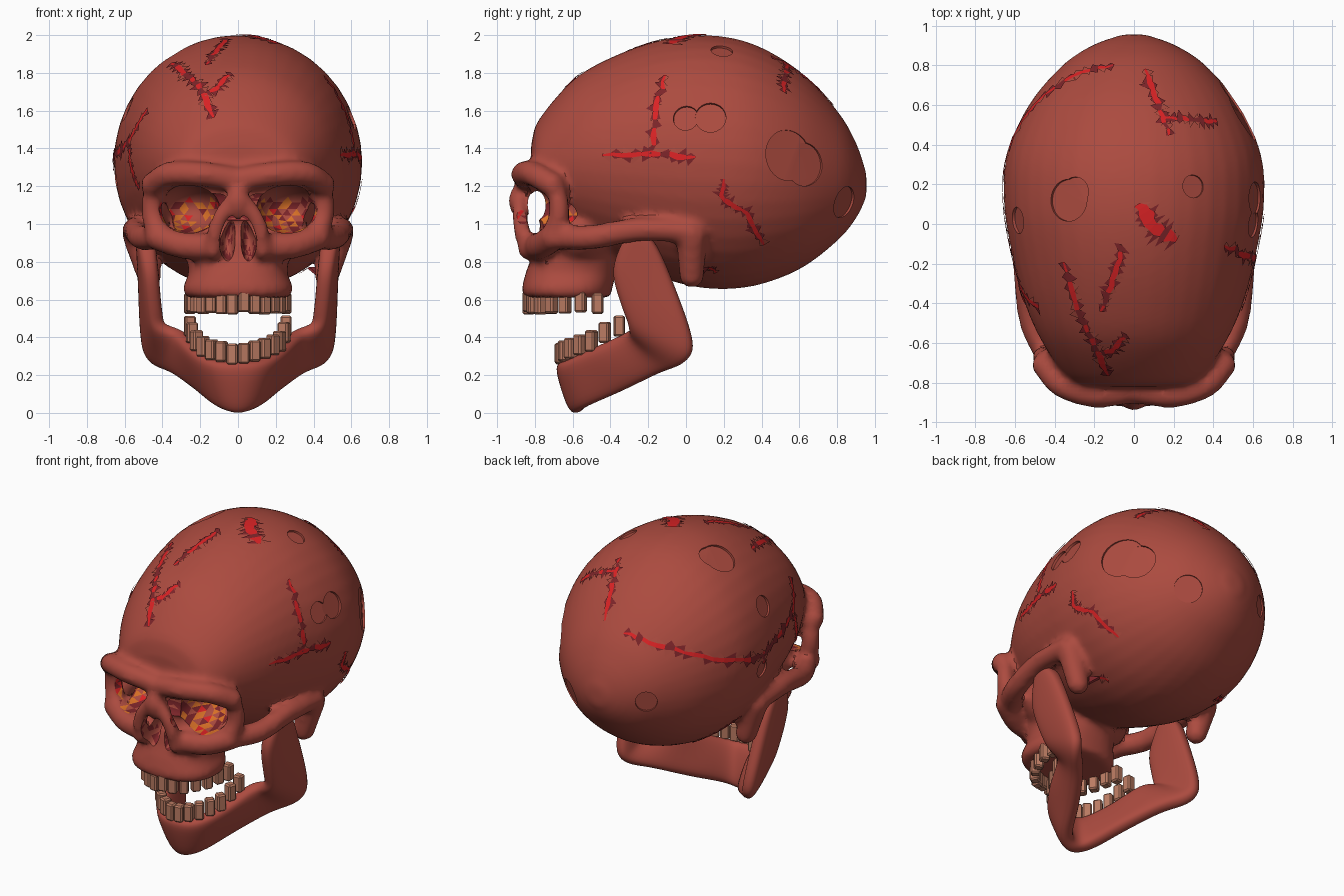
import bpy, bmesh, math, random
from math import sin, cos, pi
from mathutils import Vector, Matrix
from mathutils.bvhtree import BVHTree

random.seed(4)
cube = bpy.data.objects.get("Cube")
if cube:
    bpy.data.objects.remove(cube)


def material(name, rgb):
    m = bpy.data.materials.new(name)
    m.use_nodes = True
    m.diffuse_color = (*rgb, 1)
    m.node_tree.nodes["Principled BSDF"].inputs["Base Color"].default_value = (*rgb, 1)
    return m


bone = material("red_bone", (0.41, 0.07, 0.05))
dark = material("dark_red", (0.2, 0.018, 0.022))
orange = material("ember_orange", (0.68, 0.16, 0.02))
bright = material("bright_red", (0.7, 0.016, 0.018))
enamel = material("tooth_tan", (0.5, 0.2, 0.125))
PALETTE = [bone, dark, orange, bright]


def make(name, bm, mats, smooth=False):
    bmesh.ops.recalc_face_normals(bm, faces=bm.faces)
    me = bpy.data.meshes.new(name)
    for f in bm.faces:
        f.smooth = smooth
    bm.to_mesh(me)
    bm.free()
    for m in mats:
        me.materials.append(m)
    ob = bpy.data.objects.new(name, me)
    bpy.context.collection.objects.link(ob)
    return ob


def bake(ob):
    """Freeze the modifier stack into the mesh."""
    dg = bpy.context.evaluated_depsgraph_get()
    me = bpy.data.meshes.new_from_object(ob.evaluated_get(dg))
    ob.modifiers.clear()
    ob.data = me


def skin(bm, rings):
    """Closed skin through rings of equal point count."""
    vs = [[bm.verts.new(p) for p in r] for r in rings]
    n = len(vs[0])
    for a, b in zip(vs, vs[1:]):
        for i in range(n):
            bm.faces.new((a[i], a[(i + 1) % n], b[(i + 1) % n], b[i]))
    bm.faces.new(vs[0])
    bm.faces.new(vs[-1])


def power(v, e):
    return math.copysign(abs(v) ** e, v)


def oval(c, a, b, n=24, e=1.0):
    c, a, b = Vector(c), Vector(a), Vector(b)
    return [c + a * power(cos(2 * pi * i / n), e) + b * power(sin(2 * pi * i / n), e) for i in range(n)]


def blob(bm, c, r, sub=3):
    m = Matrix.Translation(c) @ Matrix.Diagonal((*r, 1))
    return bmesh.ops.create_icosphere(bm, subdivisions=sub, radius=1, matrix=m)["verts"]


def curve(pts, per=6):
    """Smooth path through points."""
    pts = [Vector(p) for p in pts]
    pts = [2 * pts[0] - pts[1]] + pts + [2 * pts[-1] - pts[-2]]
    out = []
    for a, b, c, d in zip(pts, pts[1:], pts[2:], pts[3:]):
        for i in range(per):
            t = i / per
            out.append(0.5 * (2 * b + (c - a) * t + (2 * a - 5 * b + 4 * c - d) * t * t
                              + (3 * b - a - 3 * c + d) * t ** 3))
    return out + [pts[-2]]


def tube(bm, pts, r0, r1=None):
    """Chain of overlapping balls, mirrored in x; the remesh fuses them."""
    path = curve(pts, 8)
    r1 = r1 or r0
    for i, p in enumerate(path):
        r = r0 + (r1 - r0) * i / (len(path) - 1)
        for s in (1, -1):
            blob(bm, (s * p.x, p.y, p.z), (r, r, r), 2)


# Braincase: (y, half width, top, bottom)
bm = bmesh.new()
stations = [(-.82, .2, 1.42, 1.14), (-.78, .33, 1.55, 1.02), (-.6, .46, 1.76, .92), (-.4, .55, 1.88, .82),
            (-.15, .615, 1.97, .72), (.1, .655, 2.0, .66), (.35, .64, 1.955, .67), (.6, .53, 1.81, .76),
            (.8, .36, 1.6, .91), (.9, .21, 1.43, 1.03), (.955, .06, 1.27, 1.14)]
mids = curve([(y, (t + b) / 2, 0) for y, w, t, b in stations])
sizes = curve([(w, (t - b) / 2, 0) for y, w, t, b in stations])
skin(bm, [oval((0, m.x, m.y), (s.x, 0, 0), (0, 0, s.y), 40) for m, s in zip(mids, sizes)])

# Face bones
tube(bm, [(0, -.84, 1.235), (.2, -.86, 1.265), (.36, -.81, 1.265), (.45, -.71, 1.21)], .068)
tube(bm, [(0, -.84, 1.2), (0, -.895, 1.13), (0, -.875, 1.06)], .055, .045)
tube(bm, [(.04, -.885, 1.12), (.11, -.875, 1.0), (.13, -.84, .86)], .04, .05)
tube(bm, [(.45, -.69, 1.2), (.455, -.67, 1.06), (.42, -.7, .94)], .052, .065)
tube(bm, [(.42, -.7, .93), (.3, -.76, .89), (.17, -.79, .88)], .075)
tube(bm, [(.42, -.68, .93), (.51, -.5, .93), (.545, -.25, .97), (.55, .02, .96)], .07, .065)
tube(bm, [(.53, .03, .94), (.47, .03, .73)], .085, .07)
blob(bm, (0, -.56, .95), (.38, .22, .2))
skin(bm, [oval((0, y, z), (w, 0, 0), (0, d, 0), 32, .85) for z, y, w, d in
          [(.61, -.63, .275, .23), (.66, -.63, .295, .24), (.74, -.61, .26, .24), (.82, -.59, .27, .23), (.92, -.58, .3, .22)]])
head = make("skull", bm, PALETTE, True)
m = head.modifiers.new("fuse", "REMESH")
m.mode, m.voxel_size, m.use_smooth_shade = "VOXEL", 0.021, True
m = head.modifiers.new("soften", "SMOOTH")
m.factor, m.iterations = 0.5, 5
bake(head)
head.data.materials.clear()
for mat in PALETTE:
    head.data.materials.append(mat)
solid = bmesh.new()
solid.from_mesh(head.data)
surface = BVHTree.FromBMesh(solid)
solid.free()


def cut(cutter):
    cutter.hide_render = True
    m = head.modifiers.new("cut", "BOOLEAN")
    m.operation, m.solver, m.object = "DIFFERENCE", "EXACT", cutter
    bake(head)
    bpy.data.objects.remove(cutter)


# Eye sockets and the gap behind the nose bridge, with broken embers inside
for s in (1, -1):
    bm = bmesh.new()
    blob(bm, (s * .26, -.77, 1.08), (.165, .25, .13))
    for f in bm.faces:
        low = f.calc_center_median().z < 1.13
        f.material_index = random.choice([0, 0, 0, 1, 1, 2, 2, 3]) if low else 0
    cut(make("socket_cutter", bm, PALETTE))
bm = bmesh.new()
blob(bm, (0, -.79, 1.1), (.32, .05, .085))
for f in bm.faces:
    f.material_index = random.choice([0, 1, 1])
cut(make("gap_cutter", bm, PALETTE))

# Nose opening, split by a thin wall
bm = bmesh.new()
for s in (1, -1):
    vs = blob(bm, (s * .055, -.88, .92), (.045, .17, .125))
    for v in vs:
        v.co.x -= s * max(0, v.co.z - .92) * .2
for f in bm.faces:
    f.material_index = random.choice([0, 0, 1])
cut(make("nose_cutter", bm, PALETTE))

# Shallow round dents; overlapping pairs are split between two cutters
dents = [[(.6, 0, 1.56, .07), (.6, .57, 1.37, .14), (.3, .19, 1.92, .06), (-.33, .12, 1.9, .11),
          (-.57, .02, 1.6, .07), (.3, .88, 1.1, .09), (-.3, .85, 1.2, .07), (-.63, .12, 1.24, .055)],
         [(.6, .13, 1.56, .085), (.55, .66, 1.32, .12), (-.3, .16, 1.92, .08)]]
for group in dents:
    bm = bmesh.new()
    for x, y, z, r in group:
        p, n, _, _ = surface.find_nearest(Vector((x, y, z)))
        depth = r * r / 1.4 + .012
        rot = n.to_track_quat("Z", "Y").to_matrix().to_4x4()
        bmesh.ops.create_cone(bm, cap_ends=True, segments=28, radius1=r * .96, radius2=r * 1.02, depth=.2,
                              matrix=Matrix.Translation(p + n * (.1 - min(depth, .022))) @ rot)
    cut(make("dent_cutter", bm, PALETTE))


# Jagged cracks laid on the surface
def lay(p, lift):
    q, n, _, _ = surface.find_nearest(p)
    return q + n * lift, n


def crack(bm, pts, wide=1.0):
    path = curve([lay(Vector(p), 0)[0] for p in pts], 5)
    length = sum((b - a).length for a, b in zip(path, path[1:]))
    n = max(4, int(length / .024))
    line = [path[round(i * (len(path) - 1) / n)] for i in range(n + 1)]
    line = [line[i] for i in range(n + 1) if i == 0 or (line[i] - line[i - 1]).length > 1e-4]
    rows = []
    for i, p in enumerate(line):
        q, nor = lay(p, .008)
        t = line[min(i + 1, len(line) - 1)] - line[max(i - 1, 0)]
        side = t.cross(nor).normalized()
        taper = .4 + .6 * min(1, i / 2, (len(line) - 1 - i) / 2)
        mid = q + side * random.uniform(-.008, .008)
        rows.append([lay(mid + side * k * random.uniform(.007, .019) * wide * taper, .008)[0] for k in (1, -1)] + [side])
    for a, b in zip(rows, rows[1:]):
        quad = bm.faces.new([bm.verts.new(p) for p in (a[0], b[0], b[1], a[1])])
        quad.material_index = 1 if random.random() < .25 else 0
        for j, k in ((0, 1), (1, -1)):
            tip = (a[j] + b[j]) / 2 + a[2] * k * random.uniform(.012, .045) * wide ** .5
            tip += (b[j] - a[j]) * random.uniform(-.6, .6)
            f = bm.faces.new([bm.verts.new(p) for p in (a[j], b[j], lay(tip, .006)[0])])
            f.material_index = random.choice([1, 1, 2])


bm = bmesh.new()
for path in [[(-.37, -.2, 1.88), (-.3, -.45, 1.83), (-.2, -.62, 1.73), (-.13, -.75, 1.55)],
             [(-.18, -.65, 1.68), (-.1, -.63, 1.73), (-.04, -.56, 1.81)],
             [(-.17, -.44, 1.84), (-.1, -.28, 1.92), (-.06, -.1, 1.97)],
             [(.05, .78, 1.63), (.12, .6, 1.79), (.17, .44, 1.88)],
             [(.15, .53, 1.83), (.3, .52, 1.78), (.42, .51, 1.7)],
             [(.5, -.12, 1.83), (.58, -.16, 1.6), (.61, -.18, 1.37)],
             [(.53, -.44, 1.37), (.6, -.18, 1.37), (.65, .05, 1.35)],
             [(.65, .2, 1.24), (.64, .2, 1.13), (.6, .32, 1.05), (.48, .42, .88)],
             [(.42, .12, .72), (.36, .16, .7)],
             [(-.1, .8, 1.6), (-.3, .74, 1.55), (-.5, .55, 1.45), (-.61, .25, 1.35), (-.63, 0, 1.37),
              (-.57, -.3, 1.44), (-.47, -.42, 1.6)],
             [(-.62, .12, 1.36), (-.64, .12, 1.28)],
             [(-.57, -.33, 1.42), (-.56, -.36, 1.3), (-.51, -.42, 1.19)],
             [(-.52, .15, .9), (-.45, .3, .82), (-.33, .4, .76)]]:
    crack(bm, path)
crack(bm, [(.02, .1, 2), (.1, -.01, 2), (.22, -.09, 1.97)], 2.4)
make("cracks", bm, [bright, dark, bone])

# Lower jaw: one ribbon of sections (upper or front edge, lower or back edge)
half = [((.12, -.63, .28), (.09, -.52, .035)), ((.23, -.49, .345), (.19, -.33, .12)),
        ((.31, -.31, .43), (.33, -.13, .215)), ((.41, -.3, .465), (.45, .01, .28)),
        ((.44, -.34, .56), (.48, .035, .4)), ((.46, -.39, .74), (.49, -.07, .7)),
        ((.48, -.35, .88), (.495, -.15, .88)), ((.485, -.32, .92), (.495, -.2, .935))]
flip = lambda p: (-p[0], p[1], p[2])
chain = [(flip(a), flip(b)) for a, b in reversed(half)] + [((0, -.655, .275), (0, -.57, 0))] + half
tops, lows = curve([c[0] for c in chain], 3), curve([c[1] for c in chain], 3)
rings = []
for i, (a, b) in enumerate(zip(tops, lows)):
    j, k = max(i - 1, 0), min(i + 1, len(tops) - 1)
    along = (tops[k] + lows[k]) - (tops[j] + lows[j])
    thick = along.cross(a - b).normalized() * .052
    rings.append(oval((a + b) / 2, (a - b) / 2, thick, 16, .62))
bm = bmesh.new()
skin(bm, rings)
jaw = make("lower_jaw", bm, [bone], True)
jaw.modifiers.new("round", "SUBSURF").levels = 1
bake(jaw)


# Teeth rows along the two dental arches
def teeth(name, width, back, reach, height, slope_z):
    bm = bmesh.new()
    for i in range(14):
        t = (i - 6.5) / 6.5 * 1.5
        y = back - reach * cos(t)
        loc = Vector((width * sin(t), y, slope_z(y) + random.uniform(-.008, .008)))
        size = (.057, .058, height)
        m = Matrix.Translation(loc) @ Matrix.Rotation(t + random.uniform(-.1, .1), 4, "Z") @ Matrix.Diagonal((*size, 1))
        bmesh.ops.create_cube(bm, size=1, matrix=m)
    bmesh.ops.bevel(bm, geom=bm.edges[:], offset=.009, segments=1, affect="EDGES")
    make(name, bm, [enamel])


teeth("upper_teeth", .255, -.44, .395, .11, lambda y: .583)
teeth("lower_teeth", .255, -.33, .335, .11, lambda y: .31 + (y + .67) * .45)

# Keep hard rims crisp on the smooth parts
for ob in (head, jaw):
    bpy.ops.object.select_all(action="DESELECT")
    ob.select_set(True)
    bpy.context.view_layer.objects.active = ob
    bpy.ops.object.shade_smooth_by_angle(angle=math.radians(32))
